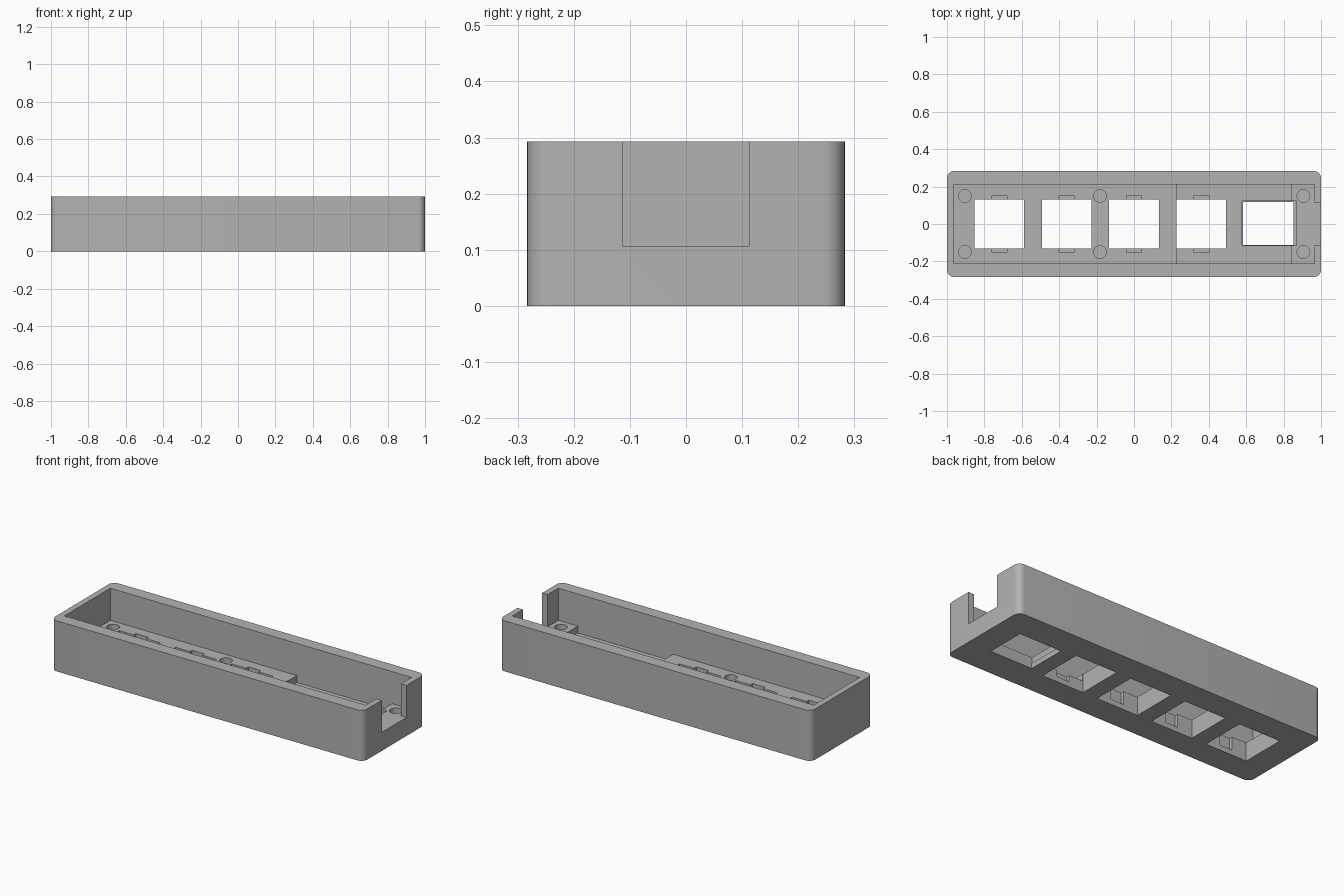
import bpy
import bmesh
from math import radians

cube = bpy.data.objects.get("Cube")
if cube:
    bpy.data.objects.remove(cube, do_unlink=True)

grey = bpy.data.materials.new("light_grey_plastic")
grey.use_nodes = True
colour = (0.45, 0.45, 0.45, 1)
grey.diffuse_color = colour
grey.node_tree.nodes["Principled BSDF"].inputs["Base Color"].default_value = colour

HEIGHT, DECK, FLOOR, CLIP_Z = 0.293, 0.107, 0.067, 0.03
ABOVE = 0.4


def box(name, x, y, z):
    """Box spanning the given (low, high) ranges."""
    bm = bmesh.new()
    bmesh.ops.create_cube(bm, size=1)
    for v in bm.verts:
        v.co = [r[0] if c < 0 else r[1] for c, r in zip(v.co, (x, y, z))]
    return add(name, bm)


def cylinder(name, x, y, radius, z):
    bm = bmesh.new()
    bmesh.ops.create_cone(bm, cap_ends=True, segments=32, radius1=radius,
                          radius2=radius, depth=z[1] - z[0])
    bmesh.ops.translate(bm, verts=bm.verts, vec=(x, y, sum(z) / 2))
    return add(name, bm)


def add(name, bm):
    mesh = bpy.data.meshes.new(name)
    bm.to_mesh(mesh)
    bm.free()
    mesh.materials.append(grey)
    obj = bpy.data.objects.new(name, mesh)
    bpy.context.collection.objects.link(obj)
    return obj


def cut(target, cutter):
    cutter.hide_render = True
    bpy.context.view_layer.objects.active = target
    mod = target.modifiers.new("cut", 'BOOLEAN')
    mod.operation = 'DIFFERENCE'
    mod.solver = 'EXACT'
    mod.object = cutter
    bpy.ops.object.modifier_apply(modifier=mod.name)
    bpy.data.objects.remove(cutter, do_unlink=True)


# Outer block with rounded upright corners
case = box("key_case", (-1, 1), (-0.283, 0.283), (0, HEIGHT))
bm = bmesh.new()
bm.from_mesh(case.data)
upright = [e for e in bm.edges if abs(e.verts[0].co.z - e.verts[1].co.z) > 0.1]
bmesh.ops.bevel(bm, geom=upright, offset=0.038, segments=8, profile=0.5, affect='EDGES')
bm.to_mesh(case.data)
bm.free()

# Open cavity, lower pocket and end notch
cut(case, box("cavity", (-0.965, 0.965), (-0.21, 0.21), (DECK, ABOVE)))
cut(case, box("pocket", (0.23, 0.84), (-0.21, 0.21), (FLOOR, ABOVE)))
cut(case, box("end_notch", (0.9, 1.1), (-0.113, 0.113), (DECK, ABOVE)))

# Four square key openings with clip recesses on front and back walls
for i in range(4):
    x = -0.72 + 0.36 * i
    cut(case, box("key_opening", (x - 0.133, x + 0.133), (-0.132, 0.132), (-0.1, ABOVE)))
    cut(case, box("clip_recess", (x - 0.04, x + 0.04), (-0.152, 0.152), (CLIP_Z, ABOVE)))

# Display window, stepped wider on the inside
cut(case, box("window", (0.583, 0.853), (-0.112, 0.118), (-0.1, ABOVE)))
cut(case, box("window_step", (0.577, 0.87), (-0.115, 0.122), (CLIP_Z, ABOVE)))

# Blind screw holes
for x in (-0.905, -0.182, 0.906):
    for y in (-0.15, 0.15):
        cut(case, cylinder("screw_hole", x, y, 0.034, (0.035, ABOVE)))

bpy.ops.object.select_all(action='DESELECT')
case.select_set(True)
bpy.context.view_layer.objects.active = case
bpy.ops.object.shade_smooth_by_angle(angle=radians(30))
